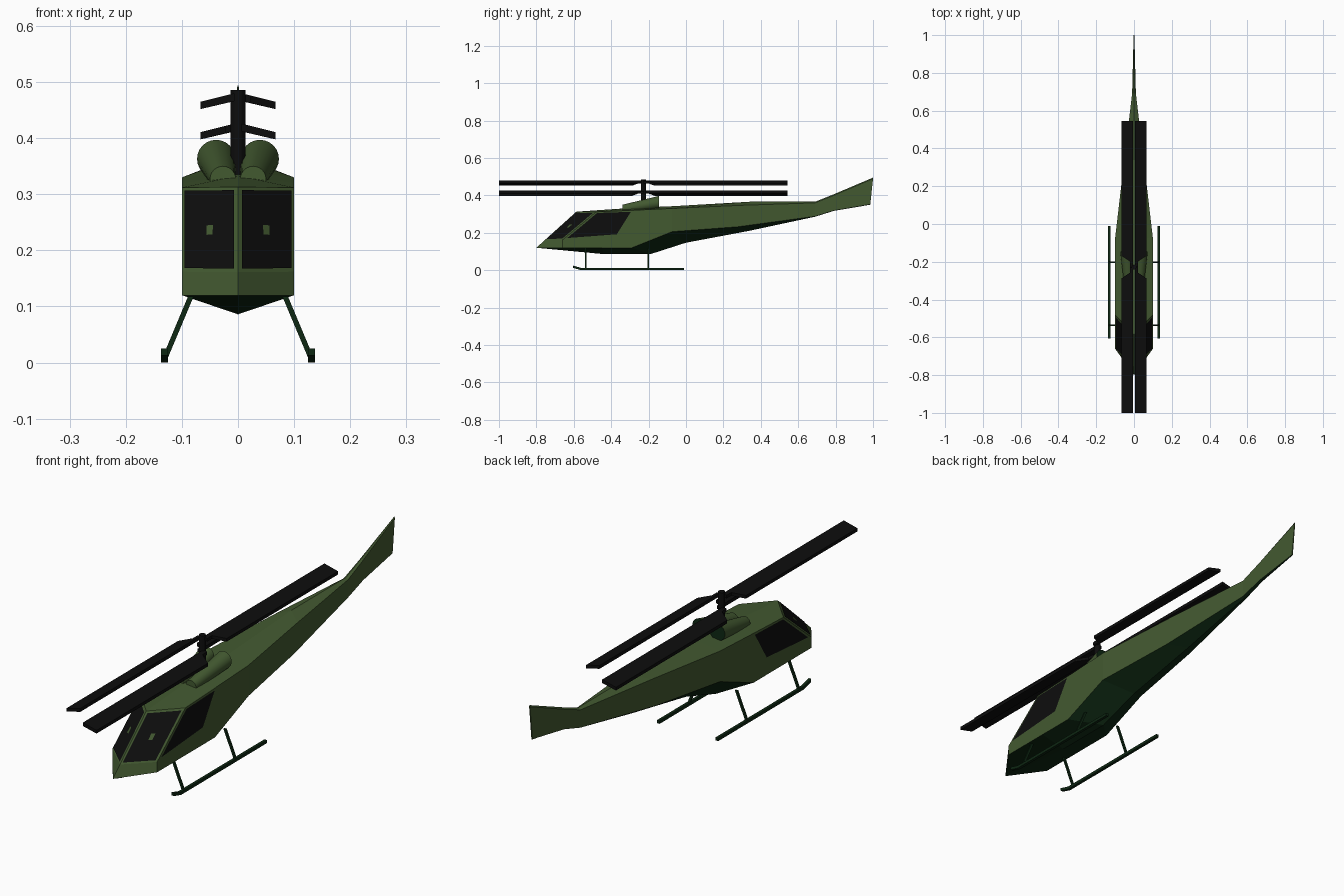
import bpy, bmesh, math
from mathutils import Vector

if "Cube" in bpy.data.objects:
    bpy.data.objects.remove(bpy.data.objects["Cube"])


def material(name, rgb):
    m = bpy.data.materials.new(name)
    m.diffuse_color = (*rgb, 1)
    m.use_nodes = True
    m.node_tree.nodes["Principled BSDF"].inputs["Base Color"].default_value = m.diffuse_color
    return m


GREEN = material("olive_green", (0.055, 0.1, 0.03))
DARK = material("dark_green", (0.004, 0.02, 0.006))
BLACK = material("black", (0.004, 0.004, 0.004))


def make(name, verts, faces, mats, slots=None, mirror=False):
    me = bpy.data.meshes.new(name)
    bm = bmesh.new()
    vs = [bm.verts.new(v) for v in verts]
    for i, f in enumerate(faces):
        face = bm.faces.new([vs[k] for k in f])
        if slots:
            face.material_index = slots[i]
    bmesh.ops.recalc_face_normals(bm, faces=bm.faces)
    bm.to_mesh(me)
    bm.free()
    for m in mats:
        me.materials.append(m)
    ob = bpy.data.objects.new(name, me)
    bpy.context.collection.objects.link(ob)
    if mirror:
        mod = ob.modifiers.new("mirror", "MIRROR")
        mod.use_clip = True
    return ob


def loft(rings):
    # closed skin through rings of equal length, with both ends capped
    n = len(rings[0])
    verts = [v for r in rings for v in r]
    faces = [(a * n + i, a * n + (i + 1) % n, (a + 1) * n + (i + 1) % n, (a + 1) * n + i)
             for a in range(len(rings) - 1) for i in range(n)]
    faces += [tuple(range(n)), tuple(range(len(verts) - n, len(verts)))]
    return verts, faces


# Fuselage and tail fin: four rails (y, z) on the right half
keel = [(-.8, .12), (-.44, .086), (-.19, .086), (0, .147), (.34, .211), (.69, .286), (.79, .317), (.985, .35)]
chine = [(-.66, .12), (-.45, .12), (-.29, .12), (-.075, .206), (.275, .232), (.69, .288), (.79, .319), (.985, .352)]
eave = [(-.66, .162), (-.48, .312), (-.29, .32), (-.075, .33), (.3, .347), (.69, .36), (.79, .4), (1, .489)]
ridge = [(-.755, .161), (-.586, .313), (-.29, .333), (-.075, .342), (.34, .366), (.69, .366), (.79, .406), (1, .495)]


def half_width(y):
    if y <= -.07:
        return .1
    if y <= .69:
        return .1 - .09 * (y + .07) / .76
    return .01 - .008 * (y - .69) / .31


verts = []
for rail, side in ((keel, 0), (chine, 1), (eave, 1), (ridge, 0)):
    verts += [(half_width(y) * side, y, z) for y, z in rail]
faces, slots = [], []
for r in range(3):
    for i in range(7):
        a = r * 8 + i
        faces.append((a, a + 1, a + 9, a + 8))
        slots.append(1 if r == 0 else 0)
faces += [(0, 8, 16, 24), (7, 15, 23, 31)]
slots += [0, 0]
make("fuselage", verts, faces, [GREEN, DARK], slots, mirror=True)

# Windscreen panes, inset into the sloping front panels
c = [Vector(verts[i]) for i in (24, 16, 17, 25)]


def on_panel(u, v):
    low, high = c[0].lerp(c[1], u), c[3].lerp(c[2], u)
    return low.lerp(high, v) + Vector((.001, -.002, .002))


pane = [on_panel(*uv) for uv in ((.06, .03), (.94, .03), (.94, .95), (.06, .95))]
make("windscreen", pane, [(0, 1, 2, 3)], [BLACK], mirror=True)

# Side windows
pane = [(.102, y, z) for y, z in ((-.635, .172), (-.475, .306), (-.295, .312), (-.37, .192))]
make("side_window", pane, [(0, 1, 2, 3)], [BLACK], mirror=True)


def circle(x, y, z, r, n=24):
    return [(x + r * math.cos(k * math.tau / n), y, z + r * math.sin(k * math.tau / n)) for k in range(n)]


# Flared engine pods on the roof
v, f = loft([circle(.027, -.34, .327, .023), circle(.039, -.145, .363, .034)])
pod = make("engine_pod", v, f, [GREEN, DARK], [0] * (len(f) - 1) + [1], mirror=True)
pod.modifiers["mirror"].use_clip = False
pod.modifiers["mirror"].use_mirror_merge = False
bpy.context.view_layer.objects.active = pod
pod.select_set(True)
bpy.ops.object.shade_smooth_by_angle(angle=math.radians(40))
pod.select_set(False)

# Rotor mast
HUB = -.228
v, f = loft([[(x, HUB + zz, h) for x, _, zz in circle(0, 0, 0, .013, 12)] for h in (.325, .486)])
make("rotor_mast", v, f, [BLACK])


# Rotor blades: each level has a front and a rear blade, the levels turn opposite ways
def blade(name, side, direction, z):
    rings = []
    for d, w in ((0, .022), (.03, .022), (.06, .067), (.772, .067)):
        inner, outer = .006, w
        y = HUB + direction * d
        drop = .25 * (outer - inner)
        rings.append([(side * inner, y, z), (side * outer, y, z - drop),
                      (side * outer, y, z - drop - .013), (side * inner, y, z - .014)])
    v, f = loft(rings)
    make(name, v, f, [BLACK])


for level, z, s in (("upper", .48, -1), ("lower", .426, 1)):
    blade(level + "_front_blade", s, -1, z)
    blade(level + "_rear_blade", -s, 1, z)

# Landing skids with upturned toes
rings = [[(x, y, z + dz) for x, dz in ((.125, 0), (.137, 0), (.137, .012), (.125, .012))]
         for y, z in ((-.605, .013), (-.56, 0), (-.01, 0))]
v, f = loft(rings)
make("skid_runner", v, f, [DARK], mirror=True)

# Skid struts
for name, y in (("front_strut", -.535), ("rear_strut", -.203)):
    rings = [[(x + dx, y + dy, z) for dx, dy in ((-.005, -.004), (.005, -.004), (.005, .004), (-.005, .004))]
             for x, z in ((.131, .006), (.084, .118))]
    v, f = loft(rings)
    make(name, v, f, [DARK], mirror=True)
